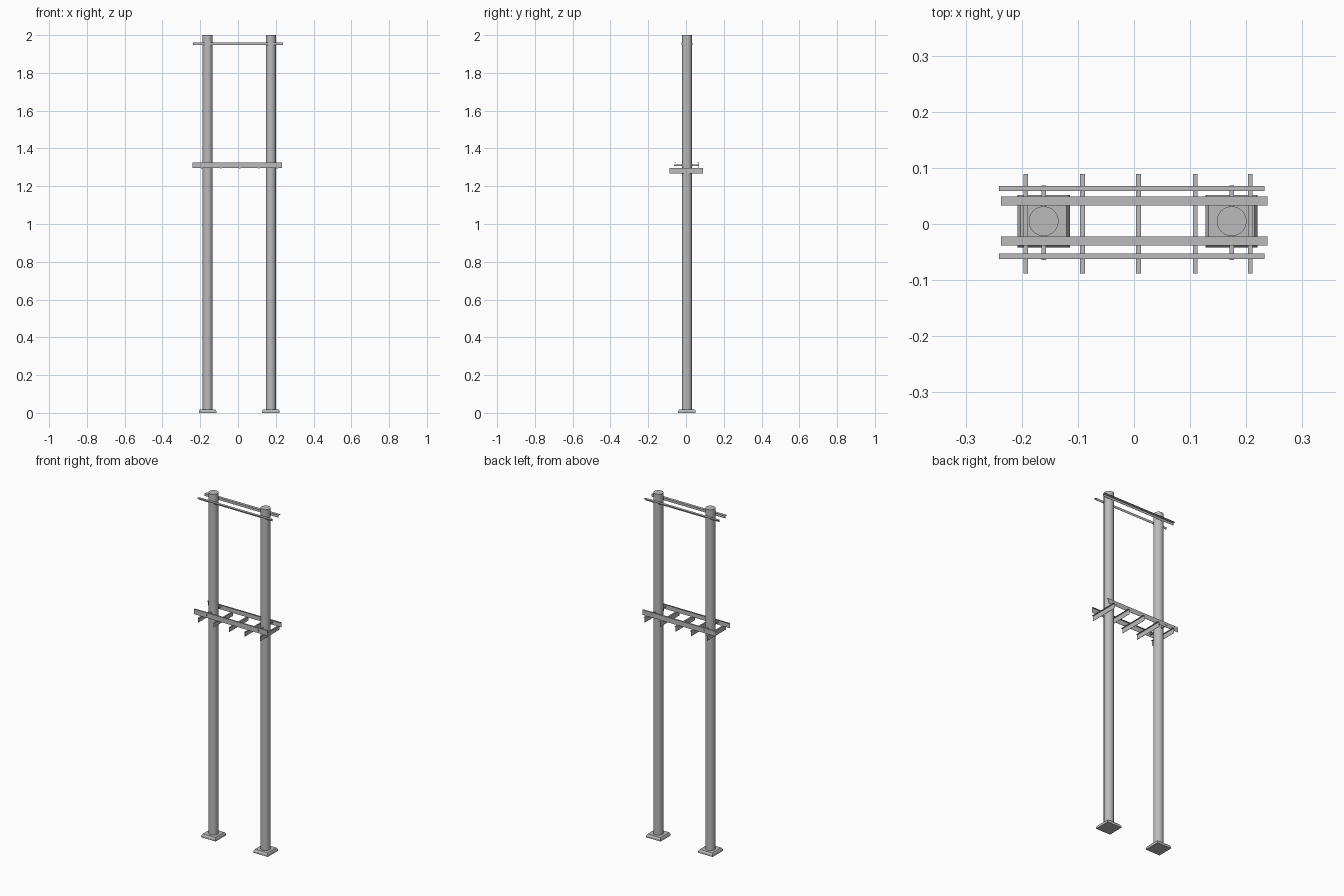
import bpy, bmesh
from mathutils import Vector

cube = bpy.data.objects.get("Cube")
if cube:
    bpy.data.objects.remove(cube)

GREY = (0.5, 0.5, 0.5, 1)
steel = bpy.data.materials.new("galvanised_grey")
steel.use_nodes = True
steel.diffuse_color = GREY
steel.node_tree.nodes["Principled BSDF"].inputs["Base Color"].default_value = GREY

POLE_Y = 0.005
POLE_R = 0.0265
SHEET = 0.0012


def finish(bm, name):
    bmesh.ops.recalc_face_normals(bm, faces=bm.faces)
    mesh = bpy.data.meshes.new(name)
    bm.to_mesh(mesh)
    bm.free()
    mesh.materials.append(steel)
    obj = bpy.data.objects.new(name, mesh)
    bpy.context.collection.objects.link(obj)
    return obj


def prism(name, profile, sweep):
    """Extrude a closed outline along a vector."""
    bm = bmesh.new()
    face = bm.faces.new([bm.verts.new(p) for p in profile])
    ext = bmesh.ops.extrude_face_region(bm, geom=[face])
    moved = [g for g in ext["geom"] if isinstance(g, bmesh.types.BMVert)]
    bmesh.ops.translate(bm, verts=moved, vec=sweep)
    return finish(bm, name)


def angle_iron(name, corner, across, width, drop, sweep):
    """L section: a top flange going across from the corner, and a web hanging down."""
    side, down = Vector(across), Vector((0, 0, -1))
    outline = [(0, 0), (width, 0), (width, SHEET), (SHEET, SHEET), (SHEET, drop), (0, drop)]
    pts = [Vector(corner) + side * a + down * b for a, b in outline]
    return prism(name, pts, Vector(sweep))


def pole(name, x):
    bm = bmesh.new()
    bmesh.ops.create_cone(bm, cap_ends=True, segments=32, radius1=POLE_R, radius2=POLE_R, depth=2)
    bmesh.ops.translate(bm, verts=bm.verts, vec=(x, POLE_Y, 1))
    obj = finish(bm, name)
    bpy.ops.object.select_all(action='DESELECT')
    obj.select_set(True)
    bpy.context.view_layer.objects.active = obj
    bpy.ops.object.shade_smooth_by_angle()


def base_plate(name, x):
    """Square foot with a sloped upper rim."""
    bm = bmesh.new()
    h = 0.0465
    bottom = bm.faces.new([bm.verts.new((x + sx * h, POLE_Y + sy * h, 0))
                           for sx, sy in ((-1, -1), (1, -1), (1, 1), (-1, 1))])
    for rise, scale in ((0.01, 1), (0.009, 0.88)):
        ext = bmesh.ops.extrude_face_region(bm, geom=[bottom])["geom"]
        bottom = next(g for g in ext if isinstance(g, bmesh.types.BMFace))
        for v in bottom.verts:
            v.co = (x + (v.co.x - x) * scale, POLE_Y + (v.co.y - POLE_Y) * scale, v.co.z + rise)
    finish(bm, name)


# Poles, feet and the tie rods that carry the platform beams
for label, x in (("right", -0.161), ("left", 0.174)):
    pole(label + "_pole", x)
    base_plate(label + "_base_plate", x)
    r, z = 0.004, 1.311
    rod = [(x - r, -0.064, z - r), (x + r, -0.064, z - r), (x + r, -0.064, z + r), (x - r, -0.064, z + r)]
    prism(label + "_tie_rod", rod, Vector((0, 0.133, 0)))

# Top rails: webs against the poles, flanges outward
for label, y, s in (("front", -0.022, -1), ("back", 0.033, 1)):
    angle_iron(label + "_top_rail", (-0.237, y, 1.962), (0, s, 0), 0.016, 0.014, (0.475, 0, 0))

# Platform beams: webs outside, flanges inward
for label, y, s in (("front", -0.062, 1), ("back", 0.068, -1)):
    angle_iron(label + "_platform_beam", (-0.241, y, 1.325), (0, s, 0), 0.009, 0.029, (0.474, 0, 0))

# Cross bars under the platform beams
for i, x in enumerate((-0.197, -0.096, 0.004, 0.105, 0.203)):
    angle_iron(f"cross_bar_{i + 1}", (x, -0.088, 1.296), (1, 0, 0), 0.0085, 0.029, (0, 0.177, 0))
